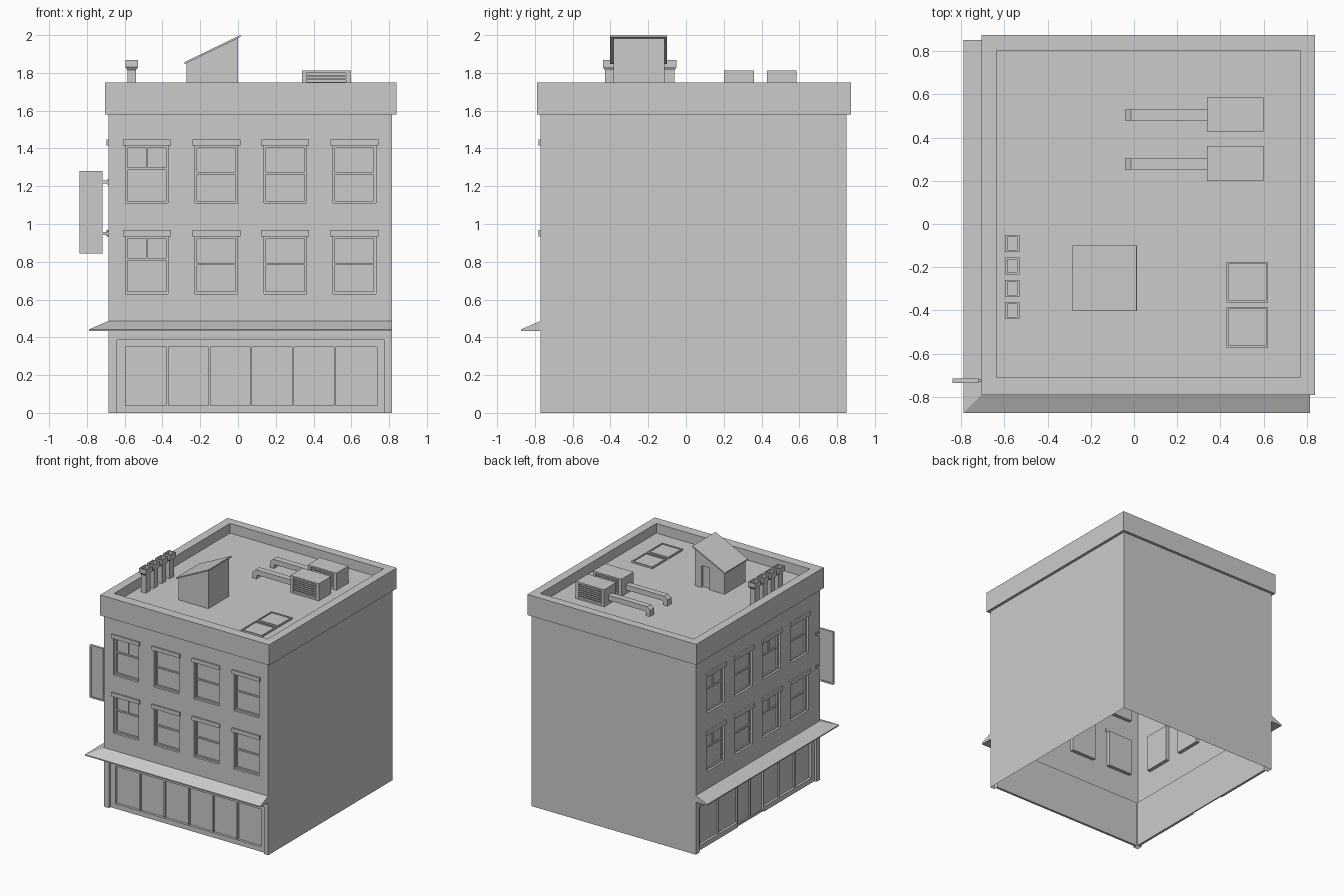
import bpy, bmesh

if "Cube" in bpy.data.objects:
    bpy.data.objects.remove(bpy.data.objects["Cube"])

X0, X1, Y0, Y1 = -0.685, 0.815, -0.77, 0.85   # main body outline
ROOF = 1.67


def finish(bm, name):
    bmesh.ops.remove_doubles(bm, verts=bm.verts, dist=1e-5)
    bmesh.ops.recalc_face_normals(bm, faces=bm.faces)
    me = bpy.data.meshes.new(name)
    bm.to_mesh(me)
    bm.free()
    ob = bpy.data.objects.new(name, me)
    bpy.context.collection.objects.link(ob)
    return ob


def quad(bm, pts):
    bm.faces.new([bm.verts.new(p) for p in pts])


def add_box(bm, a, b):
    vs = bmesh.ops.create_cube(bm, size=1)["verts"]
    for v in vs:
        v.co = [(p + q) / 2 + c * abs(q - p) for p, q, c in zip(a, b, v.co)]


def boxes(name, pairs):
    bm = bmesh.new()
    for a, b in pairs:
        add_box(bm, a, b)
    return finish(bm, name)


def prism(name, pts, y0, y1):
    """Extrude an x-z outline along y."""
    bm = bmesh.new()
    f = bm.faces.new([bm.verts.new((x, y0, z)) for x, z in pts])
    r = bmesh.ops.extrude_face_region(bm, geom=[f])["geom"]
    for v in r:
        if isinstance(v, bmesh.types.BMVert):
            v.co.y = y1
    return finish(bm, name)


def loft(name, loops, bottom=False):
    """Skin rectangles (x0, x1, y0, y1, z) and cap the last one."""
    bm = bmesh.new()
    rings = [[bm.verts.new(p) for p in ((a, c, z), (b, c, z), (b, d, z), (a, d, z))]
             for a, b, c, d, z in loops]
    for r, s in zip(rings, rings[1:]):
        for i in range(4):
            j = (i + 1) % 4
            bm.faces.new((r[i], r[j], s[j], s[i]))
    bm.faces.new(rings[-1])
    if bottom:
        bm.faces.new(rings[0])
    return finish(bm, name)


# wall coordinates: u along the wall, d outwards, z up
def front(u, d, z): return (u, Y0 - d, z)
def left(u, d, z): return (X0 - d, u, z)
def back(u, d, z): return (u, Y1 + d, z)
def right(u, d, z): return (X1 + d, u, z)


WIN_Z = [(0.63, 0.935), (1.11, 1.415)]
SHOP_TOP, W = 0.385, 0.1135
front_u = [-0.483, -0.115, 0.25, 0.616]
left_u = [0.59, 0.225, -0.14, -0.505]
WIN_D, SHOP_D = 0.03, 0.04
shop = {front: (-0.64, 0.775), left: (-0.725, 0.805)}
cols = {front: front_u, left: left_u}
openings = {f: [(c - W, c + W, a, b, WIN_D) for c in cols[f] for a, b in WIN_Z]
            + [(*shop[f], 0, SHOP_TOP, SHOP_D)] for f in (front, left)}

# body shell: four walls, recessed openings, open underneath
bm = bmesh.new()
zs = [0, SHOP_TOP] + [z for w in WIN_Z for z in w] + [1.58]
for f, u0, u1 in ((front, X0, X1), (right, Y0, Y1), (back, X0, X1), (left, Y0, Y1)):
    ops = openings.get(f, [])
    us = sorted({u0, u1} | {u for o in ops for u in o[:2]})
    for a, b in zip(us, us[1:]):
        for c, d in zip(zs, zs[1:]):
            if not any(o[0] < (a + b) / 2 < o[1] and o[2] < (c + d) / 2 < o[3] for o in ops):
                quad(bm, [f(a, 0, c), f(b, 0, c), f(b, 0, d), f(a, 0, d)])
    for a, b, c, d, dep in ops:
        cu = [u for u in us if a <= u <= b]
        for p, q in zip(cu, cu[1:]):
            quad(bm, [f(p, 0, d), f(q, 0, d), f(q, -dep, d), f(p, -dep, d)])
            quad(bm, [f(p, -dep, c), f(q, -dep, c), f(q, -dep, d), f(p, -dep, d)])
            if c > 0:
                quad(bm, [f(p, 0, c), f(q, 0, c), f(q, -dep, c), f(p, -dep, c)])
        for u in (a, b):
            quad(bm, [f(u, 0, c), f(u, 0, d), f(u, -dep, d), f(u, -dep, c)])
finish(bm, "building_walls")

# cornice, parapet and roof deck in one skin
loft("cornice_and_roof", [(X0, X1, Y0, Y1, 1.58), (-0.705, 0.838, -0.79, 0.873, 1.58),
                          (-0.705, 0.838, -0.79, 0.873, 1.75), (-0.635, 0.768, -0.71, 0.803, 1.75),
                          (-0.635, 0.768, -0.71, 0.803, ROOF)])

# window lintels, frames and sash rails; storefront frames
for f, side in ((front, "front"), (left, "left")):
    lintels, sashes, bars = [], [], []
    for i, c in enumerate(cols[f]):
        for a, b in WIN_Z:
            lintels.append((f(c - 0.127, 0.012, b), f(c + 0.127, -0.005, b + 0.032)))
            paned = i == 0 or (f is left and i == 2)
            m = a + (b - a) * (0.6 if paned else 0.52)
            t, D = 0.012, -WIN_D
            def bar(u0, u1, z0, z1, out):
                sashes.append((f(u0, D, z0), f(u1, D + out, z1)))
            bar(c - W, c - W + t, a, b, 0.012)
            bar(c + W - t, c + W, a, b, 0.012)
            bar(c - W + t, c + W - t, b - t, b, 0.012)
            bar(c - W + t, c + W - t, a, a + t, 0.012)
            bar(c - W + t, c + W - t, m - 0.006, m + 0.006, 0.010)
            if paned:
                bar(c - 0.005, c + 0.005, m + 0.006, b - t, 0.008)
    boxes(side + "_window_lintels", lintels)
    boxes(side + "_window_sashes", sashes)

    s0, s1 = shop[f]
    D, e = -SHOP_D, 0.02
    if f is front:
        edges = [-0.595 + 0.2217 * i for i in range(7)]
        door = ()
    else:
        edges = [-0.685, -0.48, -0.275, -0.07, 0.10, 0.27, 0.515, 0.765]
        door = (3, 4)
    bars.append((f(s0, D, 0.35), f(s1, D + e, SHOP_TOP)))
    bars.append((f(s0, D, 0), f(edges[0], D + e, 0.35)))
    bars.append((f(edges[-1], D, 0), f(s1, D + e, 0.35)))
    for i, (a, b) in enumerate(zip(edges, edges[1:])):
        z = 0.015 if i in door else 0.04
        bars.append((f(a, D, 0), f(b, D + e * (0.5 if i in door else 1), z)))
        if i:
            bars.append((f(a - 0.005, D, z), f(a + 0.005, D + 0.015, 0.35)))
    boxes(side + "_storefront_frame", bars)

# wrap-around awning, mitred at the corner
bm = bmesh.new()
prof = [(0, 0.487), (0.103, 0.442), (0.103, 0.433), (0, 0.433)]
st = [[bm.verts.new(p) for p in ((X1, Y0 - o, z), (X0 - o, Y0 - o, z), (X0 - o, Y1, z))] for o, z in prof]
for r, s in zip(st, st[1:]):
    for i in (0, 1):
        bm.faces.new((r[i], r[i + 1], s[i + 1], s[i]))
for k in (0, 2):
    bm.faces.new([r[k] for r in st])
finish(bm, "awning")

# hanging sign: panel, raised rim, brackets
sx0, sx1, sz0, sz1, ya, yb = -0.84, -0.718, 0.845, 1.28, -0.735, -0.715
t = 0.012
boxes("sign_panel", [((sx0 + t, ya + 0.005, sz0 + t), (sx1 - t, yb - 0.005, sz1 - t))])
boxes("sign_rim", [((sx0, ya, sz0), (sx0 + t, yb, sz1)), ((sx1 - t, ya, sz0), (sx1, yb, sz1)),
                   ((sx0 + t, ya, sz0), (sx1 - t, yb, sz0 + t)), ((sx0 + t, ya, sz1 - t), (sx1 - t, yb, sz1))])
boxes("sign_brackets", [b for z in (0.95, 1.222) for b in (
    ((sx1, -0.731, z - 0.007), (X0, -0.719, z + 0.007)),
    ((X0 - 0.008, -0.737, z - 0.014), (X0, -0.713, z + 0.014)))])

# chimneys with flared hollow caps
for i, y in enumerate((-0.4, -0.298, -0.194, -0.09)):
    def sq(hx, hy, z, y=y):
        return (-0.563 - hx, -0.563 + hx, y - hy, y + hy, z)
    loft("chimney_%d" % (i + 1), [sq(.023, .029, ROOF), sq(.023, .029, 1.815), sq(.033, .04, 1.83),
                                  sq(.033, .04, 1.867), sq(.023, .03, 1.867), sq(.023, .03, 1.835)], True)

# stairwell hut with a recessed door and a lean-to roof
hut = prism("stair_hut", [(-0.273, ROOF), (0, ROOF), (0, 1.983), (-0.273, 1.851)], -0.385, -0.115)
cut = boxes("door_cutter", [((-0.135, -0.135, ROOF - 0.05), (-0.06, -0.05, 1.85))])
cut.hide_render = True
mod = hut.modifiers.new("door", "BOOLEAN")
mod.object, mod.operation, mod.solver = cut, "DIFFERENCE", "EXACT"
bpy.context.view_layer.objects.active = hut
bpy.ops.object.modifier_apply(modifier="door")
bpy.data.objects.remove(cut)
prism("stair_hut_roof", [(-0.283, 1.846), (0.014, 1.99), (0.012, 2.0), (-0.285, 1.856)], -0.402, -0.1)

# air conditioners with louvres on both faces, and their ducts
for n, (a, b) in enumerate(((0.2, 0.36), (0.428, 0.585)), 1):
    x0, x1, z0, z1, t = 0.338, 0.598, ROOF, 1.812, 0.013
    parts = [((x0, a, z1 - t), (x1, b, z1)), ((x0, a, z0), (x1, b, z0 + t)),
             ((x0, a, z0 + t), (x0 + 0.025, b, z1 - t)), ((x1 - 0.025, a, z0 + t), (x1, b, z1 - t)),
             ((x0 + 0.025, a + 0.02, z0 + t), (x1 - 0.025, b - 0.02, z1 - t))]
    for k in range(6):
        z = z0 + 0.026 + k * 0.0165
        for p, q in ((a + 0.004, a + 0.02), (b - 0.02, b - 0.004)):
            parts.append(((x0 + 0.025, p, z), (x1 - 0.025, q, z + 0.007)))
    boxes("air_conditioner_%d" % n, parts)
    m = (a + b) / 2 - 0.003
    prism("duct_%d" % n, [(0.338, 1.745), (-0.015, 1.745), (-0.042, 1.722), (-0.042, ROOF),
                          (-0.007, ROOF), (-0.007, 1.695), (0.005, 1.703), (0.338, 1.703)], m - 0.025, m + 0.025)

# flat skylights with rims
for n, (a, b) in enumerate(((-0.573, -0.383), (-0.362, -0.175)), 1):
    def rim(i, z, a=a, b=b):
        return (0.428 + i, 0.62 - i, a + i, b - i, z)
    loft("skylight_%d" % n, [rim(0, ROOF), rim(0, 1.683), rim(0.01, 1.683), rim(0.01, 1.676)])
